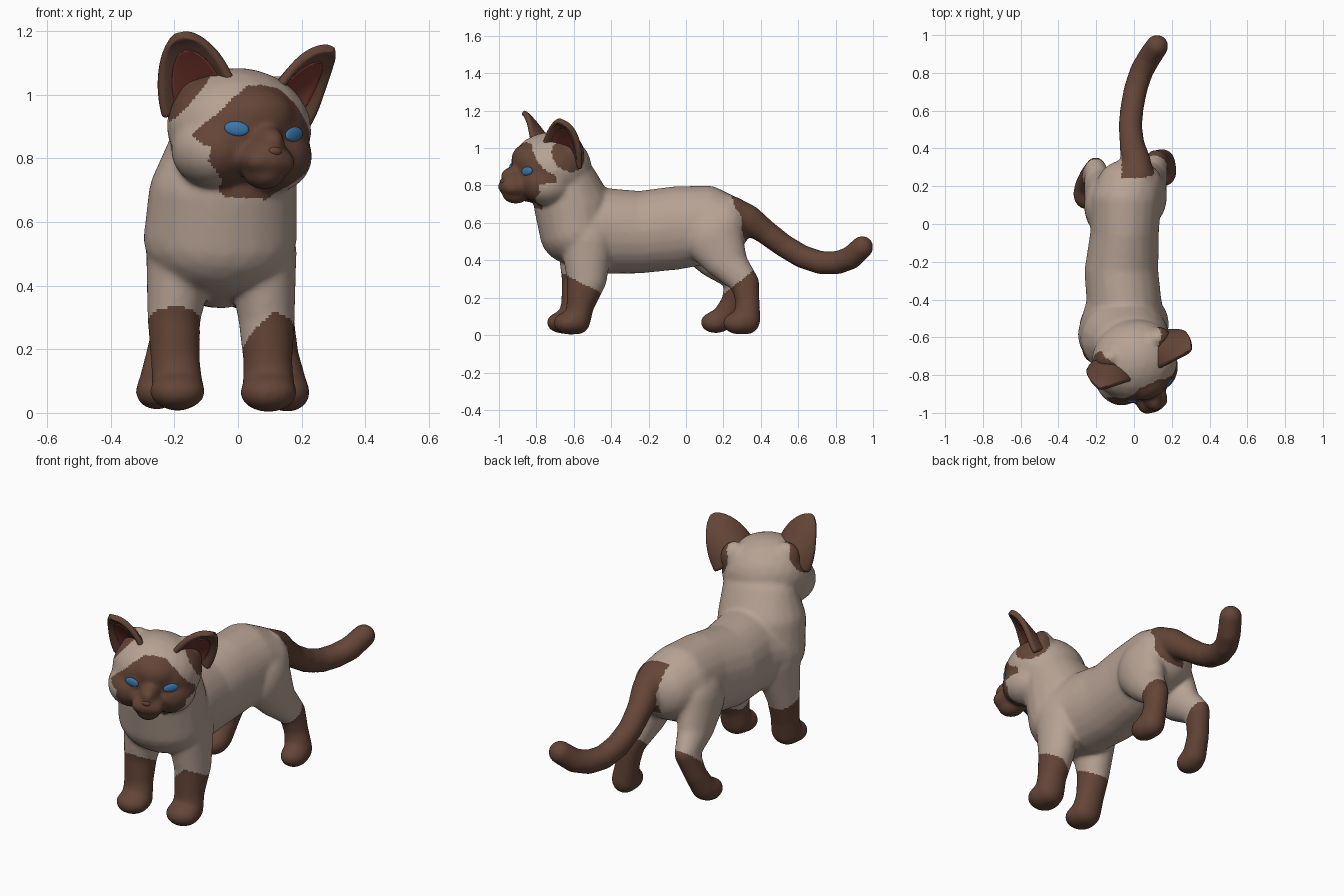
import bpy
import bmesh
import math
from mathutils import Matrix, Vector
from mathutils.bvhtree import BVHTree

cube = bpy.data.objects.get("Cube")
if cube:
    bpy.data.objects.remove(cube, do_unlink=True)


def material(name, colour):
    mat = bpy.data.materials.new(name)
    mat.use_nodes = True
    mat.diffuse_color = (*colour, 1)
    shader = mat.node_tree.nodes["Principled BSDF"]
    shader.inputs["Base Color"].default_value = (*colour, 1)
    shader.inputs["Roughness"].default_value = 0.8
    return mat


cream = material("cream fur", (0.47, 0.36, 0.295))
brown = material("brown fur", (0.127, 0.059, 0.038))
red = material("inner ear red", (0.2, 0.042, 0.031))
blue = material("eye blue", (0.045, 0.19, 0.42))

# The head is turned and slightly tilted
HEAD = (Matrix.Translation((0, -0.69, 0.885))
        @ Matrix.Rotation(math.radians(23), 4, 'Z')
        @ Matrix.Rotation(math.radians(5), 4, 'Y'))
TO_HEAD = HEAD.inverted()

# Unit ball that every rounded part is stamped from
ball = bmesh.new()
bmesh.ops.create_icosphere(ball, subdivisions=3, radius=1)
BALL_POINTS = [v.co.copy() for v in ball.verts]
BALL_FACES = [[v.index for v in f.verts] for f in ball.faces]
ball.free()


def make_object(name, mesh, mats):
    for mat in mats:
        mesh.materials.append(mat)
    mesh.shade_smooth()
    obj = bpy.data.objects.new(name, mesh)
    bpy.context.collection.objects.link(obj)
    return obj


def build(name, points, faces, mats):
    mesh = bpy.data.meshes.new(name)
    mesh.from_pydata(points, [], faces)
    return make_object(name, mesh, mats)


def blob(points, faces, station, frame=Matrix()):
    """Ellipsoid given as centre and one or three radii."""
    centre, radii = station[:3], station[3:]
    if len(radii) == 1:
        radii = radii * 3
    matrix = frame @ Matrix.Translation(centre) @ Matrix.Diagonal((*radii, 1))
    first = len(points)
    points.extend(matrix @ p for p in BALL_POINTS)
    faces.extend([first + i for i in f] for f in BALL_FACES)


flesh, flesh_faces = [], []


def chain(stations, steps=6):
    """Row of ellipsoids blended between stations."""
    for a, b in zip(stations, stations[1:]):
        for i in range(steps):
            t = i / steps
            blob(flesh, flesh_faces, tuple(p + (q - p) * t for p, q in zip(a, b)))
    blob(flesh, flesh_faces, stations[-1])


# Neck, chest, trunk and rump
chain([
    (-0.02, -0.63, 0.83, 0.205, 0.16, 0.12),
    (-0.048, -0.605, 0.69, 0.235, 0.21, 0.17),
    (-0.056, -0.585, 0.55, 0.243, 0.2, 0.18),
    (-0.052, -0.42, 0.557, 0.2, 0.15, 0.23),
    (-0.067, -0.25, 0.55, 0.197, 0.15, 0.222),
    (-0.05, -0.05, 0.573, 0.183, 0.15, 0.225),
    (-0.045, 0.12, 0.59, 0.19, 0.15, 0.21),
    (-0.022, 0.21, 0.59, 0.175, 0.135, 0.165)])

# Tail
chain([
    (0.02, 0.24, 0.655, 0.09), (0.01, 0.33, 0.62, 0.08),
    (-0.01, 0.42, 0.555, 0.067), (-0.02, 0.52, 0.48, 0.063),
    (-0.01, 0.62, 0.42, 0.063), (0.01, 0.72, 0.387, 0.063),
    (0.04, 0.81, 0.387, 0.063), (0.08, 0.88, 0.412, 0.063),
    (0.122, 0.942, 0.47, 0.061)])

# Front legs and paws
chain([
    (0.075, -0.53, 0.5, 0.11, 0.14, 0.16), (0.09, -0.53, 0.3, 0.09, 0.108, 0.1),
    (0.094, -0.565, 0.16, 0.078, 0.075, 0.07), (0.096, -0.58, 0.08, 0.083, 0.07, 0.077),
    (0.096, -0.625, 0.064, 0.09, 0.085, 0.062)])
chain([
    (-0.18, -0.55, 0.5, 0.11, 0.14, 0.16), (-0.202, -0.575, 0.3, 0.084, 0.09, 0.1),
    (-0.197, -0.6, 0.16, 0.078, 0.068, 0.07), (-0.19, -0.62, 0.08, 0.082, 0.07, 0.075),
    (-0.19, -0.66, 0.067, 0.088, 0.085, 0.059)])

# Hind legs and paws, one standing further forward
chain([
    (0.075, 0.15, 0.52, 0.1, 0.155, 0.165), (0.09, 0.21, 0.39, 0.085, 0.12, 0.09),
    (0.115, 0.315, 0.28, 0.064, 0.078, 0.07), (0.13, 0.33, 0.18, 0.062, 0.065, 0.06),
    (0.15, 0.325, 0.08, 0.069, 0.073, 0.077), (0.157, 0.28, 0.064, 0.07, 0.083, 0.061)])
chain([
    (-0.165, 0.1, 0.52, 0.1, 0.155, 0.165), (-0.182, 0.17, 0.39, 0.083, 0.12, 0.09),
    (-0.203, 0.28, 0.3, 0.06, 0.075, 0.07), (-0.233, 0.25, 0.18, 0.058, 0.06, 0.06),
    (-0.25, 0.2, 0.09, 0.064, 0.064, 0.067), (-0.255, 0.16, 0.068, 0.068, 0.083, 0.059)])

# Skull, brow, nose bridge, muzzle and chin
for part in [(-0.01, -0.03, 0.01, 0.232, 0.215, 0.19),
             (0, -0.17, 0.05, 0.115, 0.085, 0.09),
             (0, -0.235, -0.035, 0.05, 0.09, 0.055),
             (0, -0.24, -0.09, 0.09, 0.09, 0.06),
             (0, -0.235, -0.132, 0.065, 0.075, 0.052)]:
    blob(flesh, flesh_faces, part, HEAD)
# Cheeks, muzzle pads and ear roots
for side in (-1, 1):
    blob(flesh, flesh_faces, (side * 0.098 - 0.018, -0.085, -0.07, 0.13, 0.15, 0.118), HEAD)
    blob(flesh, flesh_faces, (side * 0.035, -0.27, -0.095, 0.05, 0.052, 0.042), HEAD)
    blob(flesh, flesh_faces, (side * 0.135, 0.03, 0.1, 0.075, 0.06, 0.09), HEAD)

# Fuse everything into one soft skin
source = build("skin source", flesh, flesh_faces, [])
remesh = source.modifiers.new("fuse", 'REMESH')
remesh.mode = 'VOXEL'
remesh.voxel_size = 0.0092
soften = source.modifiers.new("soften", 'SMOOTH')
soften.factor = 0.5
soften.iterations = 20
graph = bpy.context.evaluated_depsgraph_get()
skin = bpy.data.meshes.new_from_object(source.evaluated_get(graph))
bpy.data.objects.remove(source, do_unlink=True)

# Half width of the face mask at each height
MASK = [(-0.21, 0.07), (-0.16, 0.12), (-0.11, 0.178), (-0.065, 0.178), (-0.055, 0.205),
        (-0.03, 0.222), (-0.005, 0.2), (0.03, 0.168), (0.1, 0.105), (0.14, 0.055), (0.147, 0)]


def mask_width(height):
    for (z0, w0), (z1, w1) in zip(MASK, MASK[1:]):
        if z0 <= height < z1:
            return w0 + (w1 - w0) * (height - z0) / (z1 - z0)
    return 0


def is_brown(p):
    if p.z < 0.4:  # socks
        if p.y < -0.35:
            slant = min(0, 0.9 * (p.x - 0.11)) if p.x > -0.05 else 0
            return p.z < 0.31 - 0.5 * (p.y + 0.62) + slant
        if p.y < 0.4:
            return p.y > 0.03 and p.z < 0.25 + 0.8 * (p.y - 0.24)
    if p.y > 0.2:  # tail
        return p.y > 0.36 or (abs(p.x - 0.02) < 0.085 and p.z > 0.5
                              and p.y > 0.24 + 0.3 * (0.755 - p.z))
    q = TO_HEAD @ p
    if q.y < -0.09 and abs(q.x) < mask_width(q.z):
        return True
    return (Vector((abs(q.x), q.y, q.z)) - Vector((0.19, -0.01, 0.1))).length < 0.098


for face in skin.polygons:
    face.material_index = int(is_brown(face.center))
surface = BVHTree.FromPolygons([v.co for v in skin.vertices],
                               [tuple(f.vertices) for f in skin.polygons])
make_object("body", skin, [cream, brown])


def ear_sheet(name, side, mat, width, reach, lift, thickness):
    """Cupped leaf shape opening forward and outward."""
    base, tip = Vector((0.148, -0.045, 0.05)), Vector((0.265, -0.098, 0.283))
    across = Vector((0.72, 0.52, -0.25)).normalized()
    facing = across.cross(tip - base).normalized()
    if facing.y > 0:
        facing.negate()
    rows, columns = 16, 12
    points = []
    for i in range(rows + 1):
        s = i / rows * reach
        half = width * (1 - (i / rows) ** 2.2) ** 0.62 + 0.004
        for j in range(columns + 1):
            t = 2 * j / columns - 1
            cup = 0.095 * (1 - s) ** 0.7 * (1 - (t * half / 0.127) ** 2)
            p = base.lerp(tip, s) + across * half * t + facing * (lift - cup)
            p.x *= side
            points.append(HEAD @ p)
    step = columns + 1
    faces = [(k, k + 1, k + step + 1, k + step)
             for i in range(rows) for k in range(i * step, i * step + columns)]
    obj = build(name, points, faces, [mat])
    solid = obj.modifiers.new("thickness", 'SOLIDIFY')
    solid.thickness = thickness
    solid.offset = 0
    rounding = obj.modifiers.new("rounding", 'SUBSURF')
    rounding.levels = rounding.render_levels = 1


def ellipsoid(name, station, frame, mat):
    points, faces = [], []
    blob(points, faces, station, frame)
    build(name, points, faces, [mat])


# Ears and eyes
for side, label in ((1, "left"), (-1, "right")):
    ear_sheet(label + "_ear", side, brown, 0.122, 1, 0, 0.03)
    ear_sheet(label + "_inner_ear", side, red, 0.082, 0.78, 0.019, 0.006)

    start = HEAD @ Vector((side * 0.1, -0.6, 0))
    hit, normal, _, _ = surface.ray_cast(start, HEAD.to_3x3() @ Vector((0, 1, 0)))
    turn = normal.to_track_quat('Z', 'Y').to_matrix().to_4x4()
    slant = Matrix.Rotation(side * 0.12, 4, 'Z')
    ellipsoid(label + "_eye", (0, 0, 0, 0.039, 0.023, 0.01),
              Matrix.Translation(hit) @ turn @ slant, blue)

# Nose
ellipsoid("nose", (0, -0.31, -0.063, 0.024, 0.016, 0.016), HEAD, brown)
